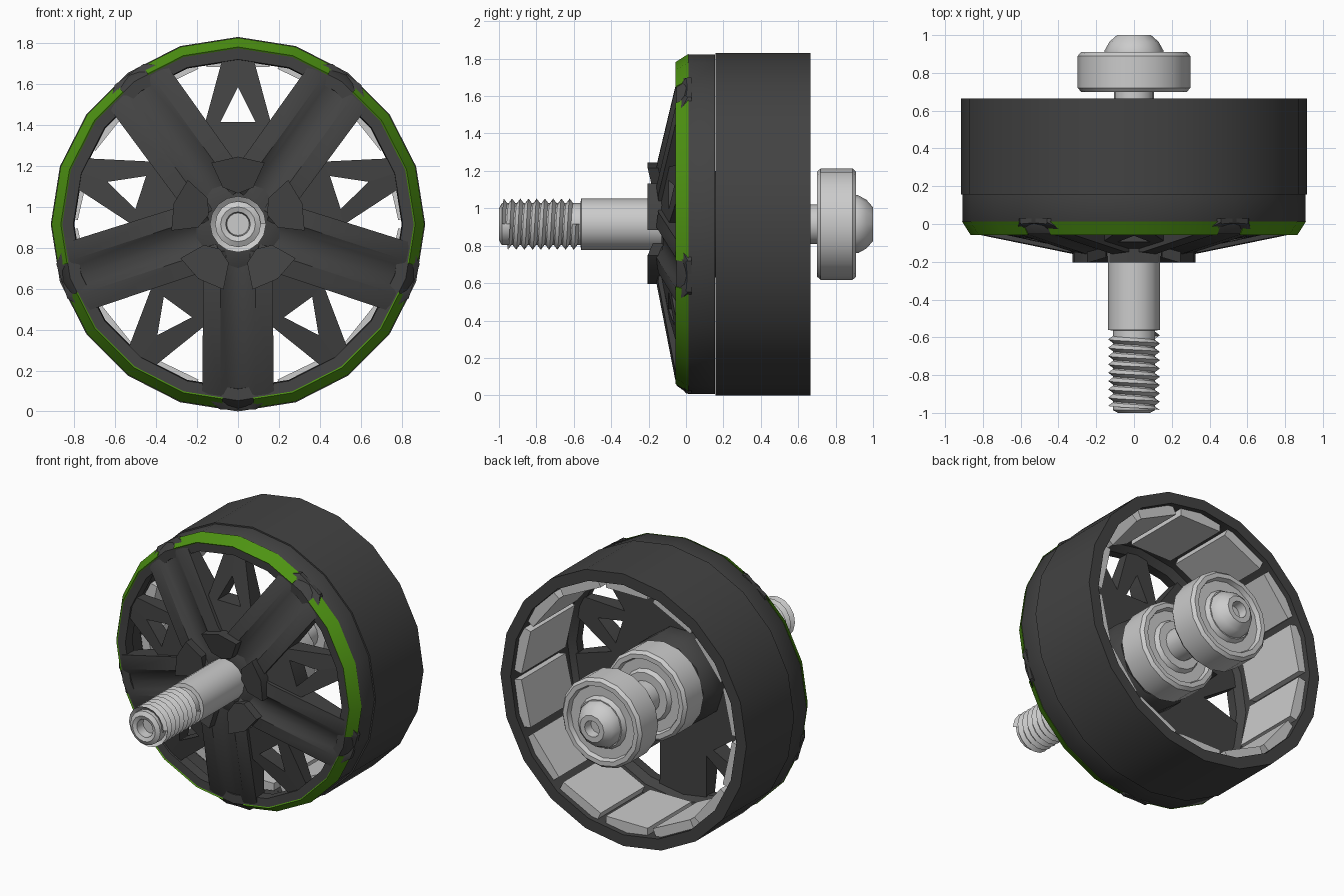
import bpy, bmesh
from math import sin, cos, pi, radians, hypot

if "Cube" in bpy.data.objects:
    bpy.data.objects.remove(bpy.data.objects["Cube"])

CZ = 0.915   # height of the rotation axis


def material(name, rgb):
    m = bpy.data.materials.new(name)
    m.diffuse_color = (*rgb, 1)
    m.use_nodes = True
    m.node_tree.nodes["Principled BSDF"].inputs["Base Color"].default_value = m.diffuse_color
    return m


DARK = material("dark_grey", (0.055, 0.055, 0.055))
GREEN = material("green", (0.075, 0.29, 0.006))


def build(name, verts, faces, mat=None, angle=35):
    """verts are (x, y, z) with z measured from the axis"""
    me = bpy.data.meshes.new(name)
    me.from_pydata([(x, y, z + CZ) for x, y, z in verts], [], faces)
    bm = bmesh.new()
    bm.from_mesh(me)
    bmesh.ops.remove_doubles(bm, verts=bm.verts, dist=1e-5)
    bmesh.ops.recalc_face_normals(bm, faces=bm.faces)
    bm.to_mesh(me)
    bm.free()
    ob = bpy.data.objects.new(name, me)
    bpy.context.collection.objects.link(ob)
    if mat:
        me.materials.append(mat)
    bpy.ops.object.select_all(action='DESELECT')
    ob.select_set(True)
    bpy.context.view_layer.objects.active = ob
    bpy.ops.object.shade_smooth_by_angle(angle=radians(angle))
    return ob


def lathe(name, profile, sides, mat=None):
    """spin a closed (radius, y) outline around the axis"""
    n = len(profile)
    verts = [(r * cos(2 * pi * i / sides), y, r * sin(2 * pi * i / sides))
             for i in range(sides) for r, y in profile]
    faces = []
    for i in range(sides):
        a, b = i * n, (i + 1) % sides * n
        for j in range(n):
            k = (j + 1) % n
            if profile[j][0] == 0 and profile[k][0] == 0:
                continue
            if profile[j][0] == 0:
                faces.append((a + j, b + k, a + k))
            elif profile[k][0] == 0:
                faces.append((a + j, b + j, a + k))
            else:
                faces.append((a + j, b + j, b + k, a + k))
    return build(name, verts, faces, mat)


def repeat(name, verts, faces, count, mat=None):
    """copy a part around the axis into one object"""
    vs, fs = [], []
    for k in range(count):
        t, o = 2 * pi * k / count, len(vs)
        vs += [(x * cos(t) - z * sin(t), y, x * sin(t) + z * cos(t)) for x, y, z in verts]
        fs += [tuple(i + o for i in f) for f in faces]
    return build(name, vs, fs, mat)


def prism(poly, front, back):
    """polygon in the front plane, front depth given by a function of radius"""
    n = len(poly)
    verts = [(x, front(hypot(x, z)), z) for x, z in poly] + [(x, back, z) for x, z in poly]
    faces = [tuple(range(n)), tuple(range(n, 2 * n))]
    faces += [(i, (i + 1) % n, n + (i + 1) % n, n + i) for i in range(n)]
    return verts, faces


def loft(sections):
    n, verts = len(sections[0]), [p for s in sections for p in s]
    faces = [tuple(range(n)), tuple(range(len(verts) - n, len(verts)))]
    for s in range(len(sections) - 1):
        for i in range(n):
            j = (i + 1) % n
            faces.append((s * n + i, s * n + j, (s + 1) * n + j, (s + 1) * n + i))
    return verts, faces


def cone(r):
    return -0.055 - (0.83 - r) * 0.2


# outer ring and the bell rim
lathe("outer_ring", [(0.915, 0.157), (0.915, 0.665), (0.84, 0.665), (0.84, 0.157)], 20, DARK)
lathe("bell_rim", [(0.907, 0.155), (0.907, 0.012), (0.862, -0.052), (0.805, -0.048),
                   (0.80, 0.02), (0.84, 0.06), (0.84, 0.155)], 20, DARK)

# green chamfer bands between the spokes
arc = []
for d in (-31, -18, 0, 18, 31):
    s = cos(radians(9)) / cos(radians(4)) if abs(d) == 31 else 1
    a = radians(90 + d)
    arc.append([(r * s * cos(a), y, r * s * sin(a))
                for r, y in ((0.911, 0.014), (0.866, -0.057), (0.85, -0.045), (0.89, 0.014))])
repeat("green_band", *loft(arc), 5, GREEN)

# five spokes with a scooped channel
sections = []
for r, w, f, depth in ((0.13, 0.17, -0.15, 0.04), (0.31, 0.17, cone(0.31), 0.04),
                       (0.83, 0.175, -0.058, 0.025), (0.905, 0.088, 0.0, 0.005)):
    row = [(-w, 0.03), (-w, f + 0.01), (-0.085, f), (-0.05, f + depth * 0.7), (0, f + depth),
           (0.05, f + depth * 0.7), (0.085, f), (w, f + 0.01), (w, 0.03)]
    sections.append([(x, y, -r) for x, y in row])
repeat("spoke", *loft(sections), 5, DARK)

# A-shaped braces in the windows: two legs and the web below them
inset = lambda r: cone(r) + 0.025
leg = [(0, 0.83), (-0.07, 0.83), (-0.165, 0.48), (-0.085, 0.50), (0, 0.67)]
repeat("brace_leg_left", *prism(leg, inset, 0.03), 5, DARK)
repeat("brace_leg_right", *prism([(-x, z) for x, z in leg], inset, 0.03), 5, DARK)
repeat("brace_web", *prism([(-0.165, 0.48), (-0.085, 0.50), (0.085, 0.50), (0.165, 0.48),
                            (0, 0.22)], inset, 0.03), 5, DARK)

# hub core and its raised pads
lathe("hub_core", [(0.11, -0.13), (0.2, -0.13), (0.28, -0.08), (0.31, 0.0),
                   (0.31, 0.14), (0.27, 0.2), (0.09, 0.2)], 10, DARK)
pad = [(-0.13, 0.30), (0, 0.33), (0.13, 0.30), (0.075, 0.18), (0, 0.15), (-0.075, 0.18)]
repeat("hub_pad", *prism(pad, lambda r: -0.165 - 0.04 * min(1, (r - 0.15) / 0.15), -0.05), 5, DARK)

# magnets inside the ring
repeat("magnet", *prism([(-0.155, 0.768), (0.155, 0.768), (0.155, 0.85), (-0.155, 0.85)],
                        lambda r: 0.16, 0.63), 14)

# shaft with a socket in its front end
lathe("shaft", [(0, -0.93), (0.055, -0.93), (0.06, -0.99), (0.085, -1.0), (0.112, -0.985),
                (0.112, -0.565), (0.137, -0.56), (0.137, -0.1), (0.105, -0.1),
                (0.105, 0.92), (0, 0.92)], 16)

# helical thread, crest and root strips
N, TURNS, PITCH = 16, 9, 0.044
steps = N * TURNS
tv, tf = [], []
for a in range(steps + 1):
    t, y = 2 * pi * a / N, -0.985 + PITCH * a / N
    for r, dy in ((0.137, 0), (0.107, PITCH / 2)):
        tv.append((r * cos(t), y + dy, r * sin(t)))
for a in range(steps):
    tf.append((2 * a, 2 * a + 2, 2 * a + 3, 2 * a + 1))
    if a + N < steps:
        b = 2 * (a + N)
        tf.append((2 * a + 1, 2 * a + 3, b + 2, b))
build("shaft_thread", tv, tf)

# two bearings and the bolt head at the back
half = [(0.09, 0), (0.16, 0), (0.175, 0.03), (0.24, 0.03), (0.25, 0.0), (0.28, 0.0), (0.298, 0.02)]
for name, y0, y1 in (("inner_bearing", 0.22, 0.43), ("rear_bearing", 0.70, 0.91)):
    lathe(name, [(r, y0 + d) for r, d in half] + [(r, y1 - d) for r, d in reversed(half)], 16)
lathe("bolt_head", [(0, 0.94), (0.05, 0.94), (0.055, 1.0), (0.09, 1.0), (0.13, 0.965),
                    (0.155, 0.92), (0.155, 0.90), (0, 0.90)], 12)
